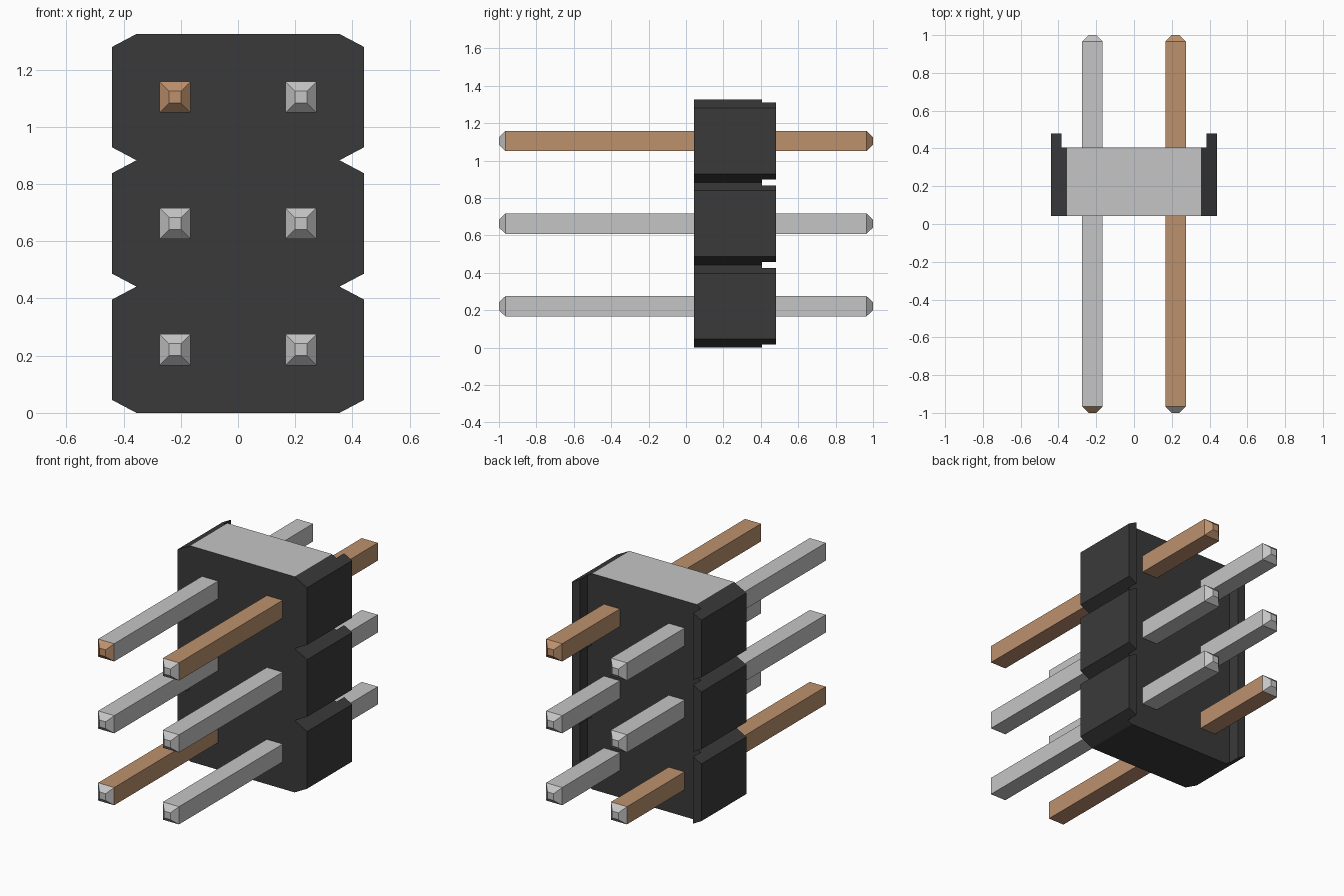
import bpy
import bmesh

old = bpy.data.objects.get("Cube")
if old:
    bpy.data.objects.remove(old, do_unlink=True)


def make_material(name, rgb):
    mat = bpy.data.materials.new(name)
    mat.use_nodes = True
    mat.diffuse_color = (*rgb, 1)
    mat.node_tree.nodes["Principled BSDF"].inputs["Base Color"].default_value = (*rgb, 1)
    return mat


BLACK = make_material("black plastic", (0.042, 0.042, 0.042))
SILVER = make_material("silver metal", (0.56, 0.56, 0.56))
COPPER = make_material("copper metal", (0.51, 0.285, 0.155))

CELL = 1.325 / 3                     # height of one row
HALF_W, FLAT_W, RIM_W = 0.44, 0.355, 0.385
CHAMFER = 0.045
Y_FRONT, Y_BACK, Y_RIM = 0.042, 0.405, 0.48
PIN_X, PIN_R, TIP_R, SHOULDER = 0.22, 0.0545, 0.021, 0.965


def finish(name, bm, mats):
    bmesh.ops.recalc_face_normals(bm, faces=bm.faces)
    mesh = bpy.data.meshes.new(name)
    bm.to_mesh(mesh)
    bm.free()
    for m in mats:
        mesh.materials.append(m)
    obj = bpy.data.objects.new(name, mesh)
    bpy.context.collection.objects.link(obj)
    return obj


def prism(bm, profile, y0, y1):
    """Extrude an (x, z) outline along y."""
    rings = [[bm.verts.new((x, y, z)) for x, z in profile] for y in (y0, y1)]
    bm.faces.new(rings[0])
    bm.faces.new(rings[1])
    n = len(profile)
    for i in range(n):
        j = (i + 1) % n
        bm.faces.new((rings[0][i], rings[0][j], rings[1][j], rings[1][i]))


# Housing: three chamfered cells in one notched outline, with a silver top
right_edge = [(FLAT_W, 0)]
for row in range(3):
    z0, z1 = row * CELL, (row + 1) * CELL
    right_edge += [(HALF_W, z0 + CHAMFER), (HALF_W, z1 - CHAMFER), (FLAT_W, z1)]
outline = right_edge + [(-x, z) for x, z in reversed(right_edge)]
bm = bmesh.new()
prism(bm, outline, Y_FRONT, Y_BACK)
bm.normal_update()
bmesh.ops.recalc_face_normals(bm, faces=bm.faces)
for f in bm.faces:
    f.material_index = 1 if f.normal.z > 0.99 else 0
finish("housing", bm, [BLACK, SILVER])

# Raised rims along both back edges, one per cell
rise = CHAMFER * (RIM_W - FLAT_W) / (HALF_W - FLAT_W)
for side, s in (("left", 1), ("right", -1)):
    bm = bmesh.new()
    for row in range(3):
        z0, z1 = row * CELL, (row + 1) * CELL
        prism(bm, [(s * RIM_W, z0 + rise), (s * HALF_W, z0 + CHAMFER),
                   (s * HALF_W, z1 - CHAMFER), (s * RIM_W, z1 - rise)], Y_BACK, Y_RIM)
    finish(side + "_back_rim", bm, [BLACK])


# Square pins with tapered ends; each end can differ in colour from the shaft
def pin(name, x, z, shaft=SILVER, front_tip=SILVER, back_tip=SILVER):
    bm = bmesh.new()
    rings = []
    for y, r in ((-1, TIP_R), (-SHOULDER, PIN_R), (SHOULDER, PIN_R), (1, TIP_R)):
        rings.append([bm.verts.new((x + a * r, y, z + b * r))
                      for a, b in ((-1, -1), (1, -1), (1, 1), (-1, 1))])
    bm.faces.new(rings[0])
    bm.faces.new(rings[-1])
    for a, b in zip(rings, rings[1:]):
        for i in range(4):
            j = (i + 1) % 4
            bm.faces.new((a[i], a[j], b[j], b[i]))
    for f in bm.faces:
        y = f.calc_center_median().y
        f.material_index = 1 if y < -0.9 else 2 if y > 0.9 else 0
    finish(name, bm, [shaft, front_tip, back_tip])


special = {
    ("top", "left"): dict(shaft=COPPER, back_tip=COPPER),
    ("top", "right"): dict(front_tip=COPPER),
    ("bottom", "right"): dict(shaft=COPPER),
}
for row, level in enumerate(("bottom", "middle", "top")):
    for side, s in (("left", 1), ("right", -1)):
        pin(f"{level}_{side}_pin", s * PIN_X, (row + 0.5) * CELL,
            **special.get((level, side), {}))
